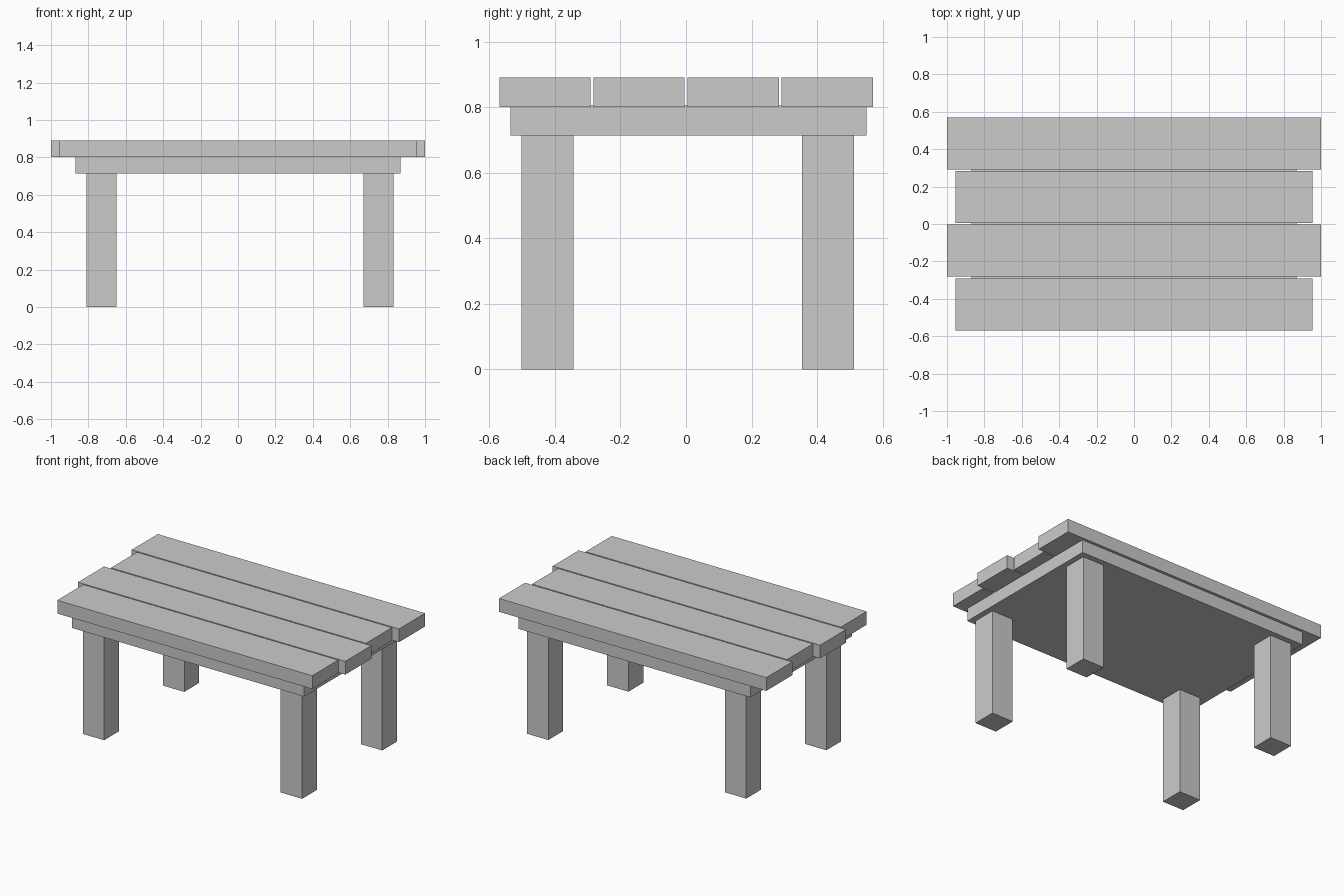
import bpy

if "Cube" in bpy.data.objects:
    bpy.data.objects.remove(bpy.data.objects["Cube"])


def box(name, x0, x1, y0, y1, z0, z1):
    bpy.ops.mesh.primitive_cube_add(
        size=1, location=((x0 + x1) / 2, (y0 + y1) / 2, (z0 + z1) / 2))
    ob = bpy.context.object
    ob.name = name
    ob.scale = (x1 - x0, y1 - y0, z1 - z0)
    bpy.ops.object.transform_apply(location=False, rotation=False, scale=True)
    return ob


# Tabletop planks, alternating short and long from front to back
for i, y0 in enumerate((-0.568, -0.281, 0.006, 0.293)):
    half = 1.0 if i % 2 else 0.954
    box(f"plank_{i + 1}", -half, half, y0 - 0.001, y0 + 0.277, 0.801, 0.891)

# Solid support slab under the planks
box("support_slab", -0.869, 0.869, -0.535, 0.551, 0.714, 0.805)

# Four square legs
for side, x0 in (("left", -0.81), ("right", 0.671)):
    for end, y0 in (("front", -0.502), ("back", 0.354)):
        box(f"{end}_{side}_leg", x0, x0 + 0.16, y0, y0 + 0.159, 0.0, 0.716)
